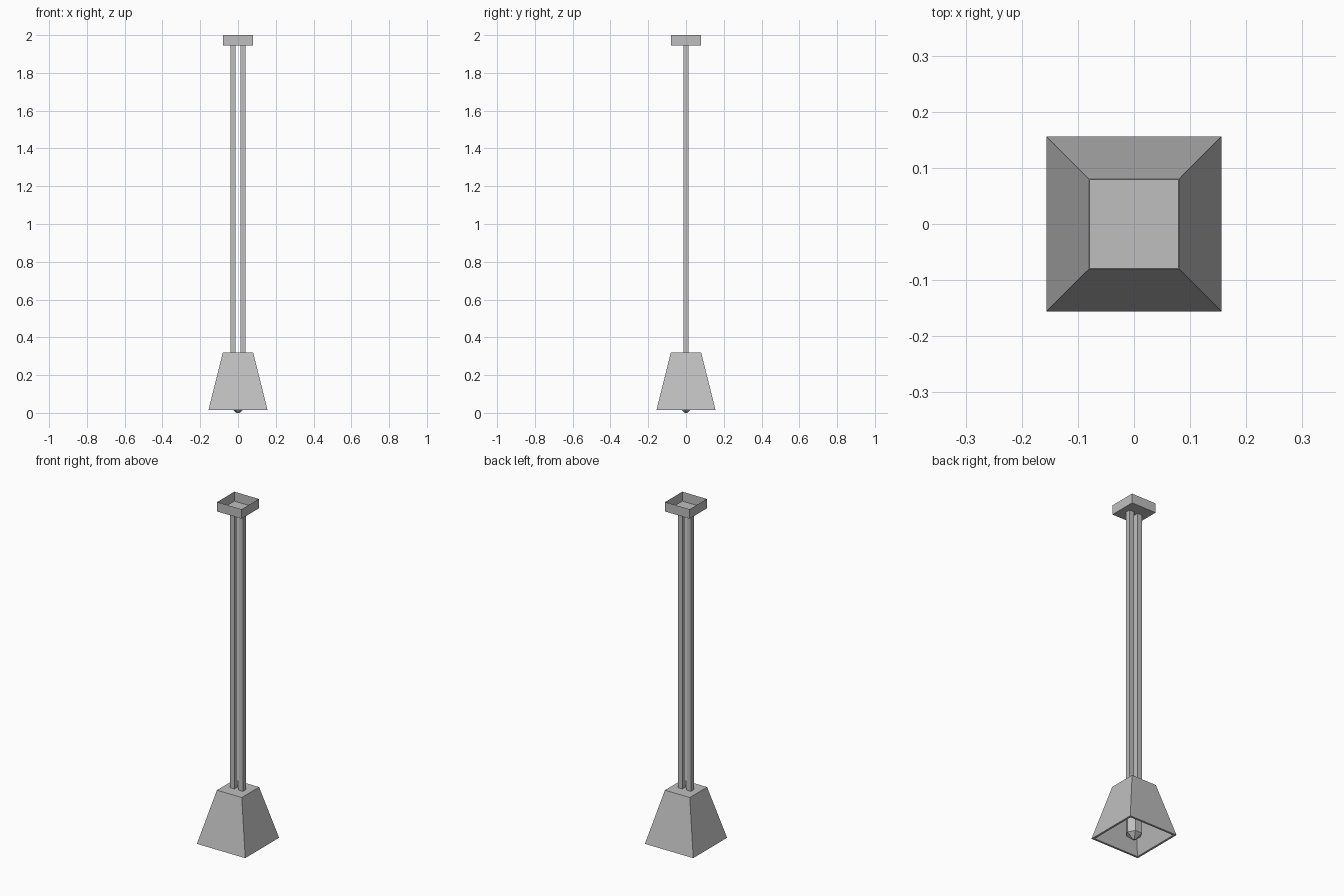
import bpy, bmesh, math

cube = bpy.data.objects.get("Cube")
if cube:
    bpy.data.objects.remove(cube, do_unlink=True)

grey = bpy.data.materials.new("grey_metal")
grey.use_nodes = True
colour = (0.52, 0.52, 0.52, 1)
grey.diffuse_color = colour
grey.node_tree.nodes["Principled BSDF"].inputs["Base Color"].default_value = colour


def loft(name, rings, sides, turn=0.0, x=0.0, cap_first=True, cap_last=True):
    """Join regular rings (radius, z) into a flat-sided part."""
    bm = bmesh.new()
    loops = []
    for radius, z in rings:
        angles = [turn + math.tau * i / sides for i in range(sides)]
        loops.append([bm.verts.new((x + radius * math.cos(a),
                                    radius * math.sin(a), z)) for a in angles])
    for low, high in zip(loops, loops[1:]):
        for i in range(sides):
            j = (i + 1) % sides
            bm.faces.new((low[i], low[j], high[j], high[i]))
    if cap_first:
        bm.faces.new(loops[0][::-1])
    if cap_last:
        bm.faces.new(loops[-1])
    mesh = bpy.data.meshes.new(name)
    bm.to_mesh(mesh)
    bm.free()
    mesh.materials.append(grey)
    obj = bpy.data.objects.new(name, mesh)
    bpy.context.collection.objects.link(obj)
    return obj


def square(name, rings, **options):
    """Loft square rings given as (half width, z)."""
    return loft(name, [(h * math.sqrt(2), z) for h, z in rings], 4,
                turn=math.pi / 4, **options)


# Open-topped ceiling mount
square("ceiling_mount", [(0.079, 1.945), (0.079, 2.0)], cap_last=False)

# Twin hanging rods
for side, x in (("right", -0.027), ("left", 0.027)):
    square(side + "_rod", [(0.014, 0.315), (0.014, 1.947)], x=x)

# Hollow tapered shade, from the inner ceiling round the rim to the outer top
square("shade", [(0.068, 0.308), (0.144, 0.016), (0.156, 0.016), (0.08, 0.32)])

# Six-sided bulb with a tapered tip
loft("bulb", [(0.008, 0.0), (0.022, 0.012), (0.044, 0.03), (0.044, 0.31)], 6)
